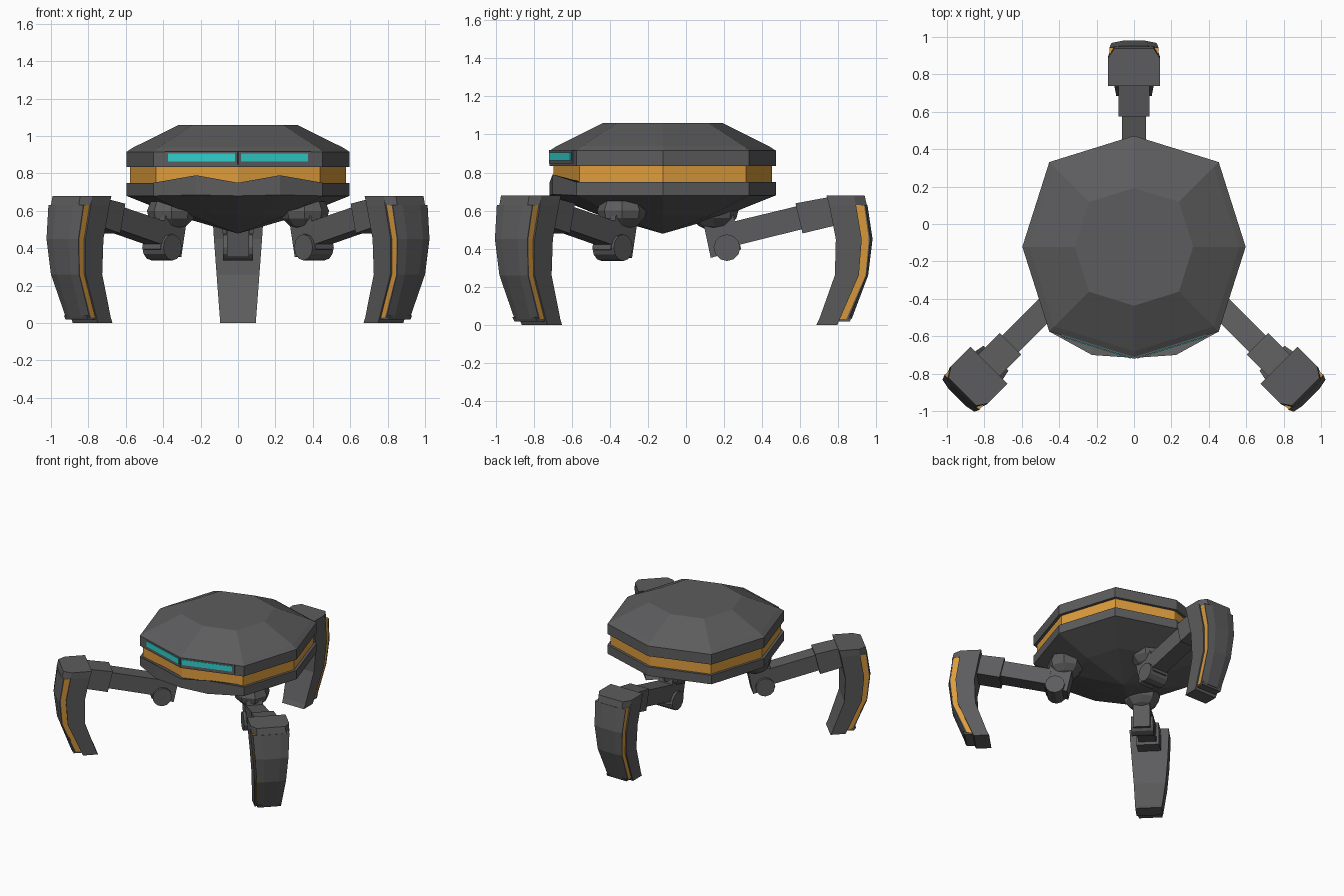
import bpy, bmesh, math
from mathutils import Vector

if "Cube" in bpy.data.objects:
    bpy.data.objects.remove(bpy.data.objects["Cube"])


def material(name, rgb):
    m = bpy.data.materials.new(name)
    m.diffuse_color = (*rgb, 1)
    m.use_nodes = True
    m.node_tree.nodes["Principled BSDF"].inputs["Base Color"].default_value = m.diffuse_color
    return m


GREY = material("dark grey", (0.108, 0.108, 0.112))
ORANGE = material("orange", (0.72, 0.33, 0.045))
CYAN = material("cyan", (0.03, 0.62, 0.6))


def loft(name, rings, mat):
    """Skin a stack of equally sized rings and cap both ends."""
    bm = bmesh.new()
    vs = [[bm.verts.new(p) for p in r] for r in rings]
    n = len(rings[0])
    for a, b in zip(vs, vs[1:]):
        for i in range(n):
            j = (i + 1) % n
            bm.faces.new((a[i], a[j], b[j], b[i]))
    bm.faces.new(vs[0][::-1])
    bm.faces.new(vs[-1])
    bmesh.ops.recalc_face_normals(bm, faces=bm.faces[:])
    me = bpy.data.meshes.new(name)
    bm.to_mesh(me)
    bm.free()
    me.materials.append(mat)
    ob = bpy.data.objects.new(name, me)
    bpy.context.collection.objects.link(ob)
    return ob


# ---- body: stretched octagon rings around (0, -0.12)
CY = -0.122
OCT = [(0, -.594), (.453, -.453), (.597, 0), (.453, .453),
       (0, .594), (-.453, .453), (-.597, 0), (-.453, -.453)]


def octagon(scale, z):
    return [(x * scale, CY + y * scale, z) for x, y in OCT]


def jaw_ring(scale, z, mid_z, push):
    """Octagon with an extra, pushed out point in each front edge."""
    r = octagon(scale, z)
    mx, my = .224 * scale, CY - .5235 * scale - push
    return [r[0], (mx, my, mid_z)] + r[1:] + [(-mx, my, mid_z)]


loft("upper_shell", [octagon(.9, .832), octagon(1, .835), octagon(1, .915),
                     octagon(.94, .938), octagon(.53, 1.06)], GREY)
loft("body_band", [octagon(.965, .72), octagon(.965, .85)], ORANGE)
loft("lower_shell", [jaw_ring(.01, .48, .48, 0), jaw_ring(.56, .575, .575, 0),
                     jaw_ring(1, .68, .685, .055), jaw_ring(1, .75, .79, .055),
                     jaw_ring(.94, .75, .752, 0)], GREY)

# ---- visor: a frame and a thin window along each front edge
for side, label in ((-1, "left"), (1, "right")):
    a = Vector((0, CY - .594, 0))
    b = Vector((side * .453, CY - .453, 0))
    n = Vector((side * .297, -.953, 0))

    def panel(name, t0, t1, z0, z1, d0, d1, mat):
        p, q = a.lerp(b, t0), a.lerp(b, t1)
        up0, up1 = Vector((0, 0, z0)), Vector((0, 0, z1))
        loft(name, [[p + n * d + up0, q + n * d + up0, q + n * d + up1, p + n * d + up1]
                    for d in (d0, d1)], mat)

    panel(f"visor_frame_{label}", 0, .86, .848, .918, -.02, .005, GREY)
    panel(f"visor_window_{label}", .03, .82, .864, .906, .003, .009, CYAN)


# ---- legs: s runs outward, w sideways
# shin levels: z, inner edge, stripe start, stripe end, outer edge
SHIN = [(0.0, .685, .795, .825, .85), (.03, .70, .808, .842, .87),
        (.26, .782, .908, .943, .957), (.45, .787, .923, .960, .980),
        (.63, .752, .893, .935, .953), (.68, .738, .88, .92, .94)]


def half_width(z):
    return .095 + .045 * min(1, z / .6)


def build_leg(label, ox, oy, angle):
    d = Vector((math.cos(angle), math.sin(angle), 0))
    p = Vector((-d.y, d.x, 0))
    o = Vector((ox, oy, 0))

    def at(s, w, z):
        return o + d * s + p * w + Vector((0, 0, z))

    def slab(part, profile, hw):
        loft(f"{label}_{part}", [[at(s, w, z) for s, z in profile] for w in (-hw, hw)], GREY)

    # hip socket, knuckle and arm
    loft(f"{label}_hip", [[at(.145 + r * math.cos(k * math.pi / 4), r * math.sin(k * math.pi / 4), z)
                           for k in range(8)]
                          for z, r in ((.65, .11), (.60, .13), (.56, .12), (.52, .08), (.505, .05))], GREY)
    slab("shoulder", [(.09, .54), (.25, .575), (.29, .395), (.13, .352)], .06)
    slab("knuckle", [(.215 + .07 * math.cos(k * math.pi / 6), .405 + .07 * math.sin(k * math.pi / 6))
                     for k in range(12)], .08)
    slab("arm", [(.24, .54), (.62, .632), (.65, .512), (.27, .418)], .063)
    slab("sleeve", [(.575, .638), (.80, .69 - .01), (.82, .53), (.612, .48)], .082)

    # shin plate, glowing side stripe, outer armour and top cap
    def box_ring(s0, s1, w, z):
        return [at(s0, -w, z), at(s1, -w, z), at(s1, w, z), at(s0, w, z)]

    loft(f"{label}_shin", [box_ring(i, a, half_width(z), z) for z, i, a, b, e in SHIN], GREY)
    loft(f"{label}_stripe", [box_ring(a - .01, b + .005, half_width(z) - .01, z)
                             for z, i, a, b, e in SHIN[1:5]], ORANGE)
    armour = []
    for z, i, a, b, e in SHIN[1:5]:
        w = half_width(z) - .008
        armour.append([at(b, -w, z), at(b + .4 * (e - b), -w, z), at(e, -w * .5, z),
                       at(e, w * .5, z), at(b + .4 * (e - b), w, z), at(b, w, z)])
    loft(f"{label}_armour", armour, GREY)
    loft(f"{label}_cap", [[at(.80, -.14, z), at(.885, -.14, z), at(e, -.105, z),
                           at(e, .105, z), at(.885, .14, z), at(.80, .14, z)]
                          for z, e in ((.63, .95), (.68, .938))], GREY)
    # heel behind the stripe
    loft(f"{label}_heel", [box_ring(.76, e, half_width(z) - .012, z)
                           for z, e in ((.018, .86), (.04, .872))], GREY)


build_leg("back_leg", 0, 0, math.radians(90))
build_leg("front_left_leg", -.254, -.234, math.radians(225))
build_leg("front_right_leg", .254, -.234, math.radians(315))
